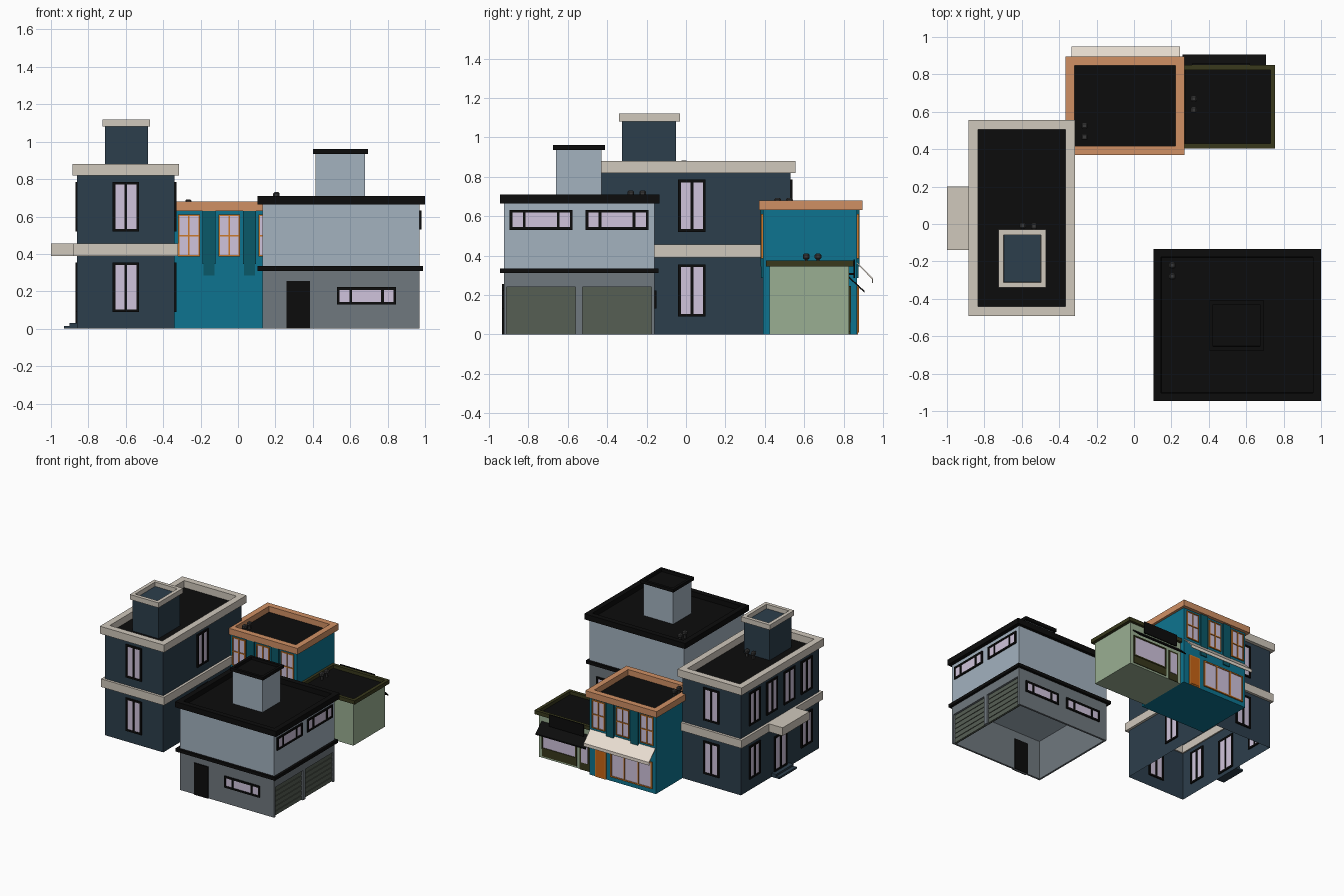
import bpy, bmesh
from mathutils import Vector

if "Cube" in bpy.data.objects:
    bpy.data.objects.remove(bpy.data.objects["Cube"])

HEX = dict(navy="2C3E4C", stone="D0C8BC", teal="0D7490", teal_dark="0A5868", orange="D09064",
           trim="CC7A2C", glass="D0C4DC", green="9AAF92", shutter="565E54", olive="38381C",
           grey="70787E", pale_blue="A3B2BF", black="0C0C0C", cream="EADFD2", door_orange="C86414",
           vent="3A3A3A")


def lin(h):
    v = int(h, 16) / 255
    return v / 12.92 if v <= 0.04045 else ((v + 0.055) / 1.055) ** 2.4


MATS = {}
for key, h in HEX.items():
    MATS[key] = bpy.data.materials.new(key)
    MATS[key].diffuse_color = (lin(h[:2]), lin(h[2:4]), lin(h[4:]), 1)


def finish(name, bm, colours):
    me = bpy.data.meshes.new(name)
    bm.to_mesh(me)
    bm.free()
    for c in colours:
        me.materials.append(MATS[c])
    ob = bpy.data.objects.new(name, me)
    bpy.context.collection.objects.link(ob)
    return ob


def add_box(bm, x0, x1, y0, y1, z0, z1, index=0):
    vs = bmesh.ops.create_cube(bm, size=1)["verts"]
    for v in vs:
        v.co = Vector((x1 if v.co.x > 0 else x0, y1 if v.co.y > 0 else y0, z1 if v.co.z > 0 else z0))
    faces = {f for v in vs for f in v.link_faces}
    for f in faces:
        f.material_index = index
    return faces


def boxes(name, parts, open_bottom=False):
    """One object from boxes (x0, x1, y0, y1, z0, z1, colour)."""
    bm = bmesh.new()
    colours = list(dict.fromkeys(p[6] for p in parts))
    for p in parts:
        faces = add_box(bm, *p[:6], colours.index(p[6]))
        if open_bottom:
            bm.normal_update()
            low = [f for f in faces if f.normal.z < -0.9]
            bmesh.ops.delete(bm, geom=low, context="FACES_ONLY")
    return finish(name, bm, colours)


def tray(name, x0, x1, y0, y1, z0, z1, rim, colour):
    """Cornice with a sunken black roof."""
    bm = bmesh.new()
    faces = add_box(bm, x0, x1, y0, y1, z0, z1)
    bm.normal_update()
    top = [f for f in faces if f.normal.z > 0.9]
    bmesh.ops.inset_individual(bm, faces=top, thickness=rim)
    bmesh.ops.inset_individual(bm, faces=top, thickness=0.0005, depth=-(z1 - z0 - 0.004))
    top[0].material_index = 1
    return finish(name, bm, [colour, "black"])


def on_wall(side, w, u0, u1, z0, z1, d0, d1, colour):
    """Box on a wall plane; d is the distance outwards."""
    a, b = (w + d0, w + d1) if side[0] == "+" else (w - d1, w - d0)
    return (a, b, u0, u1, z0, z1, colour) if side[1] == "x" else (u0, u1, a, b, z0, z1, colour)


def window(name, side, w, u0, u1, z0, z1, splits=(0.5,), rails=(), t=0.014, frame="black"):
    def bar(a, b, c, d):
        return on_wall(side, w, a, b, c, d, -0.01, 0.01, frame)
    parts = [on_wall(side, w, u0 + t, u1 - t, z0 + t, z1 - t, -0.006, 0.004, "glass"),
             bar(u0, u0 + t, z0, z1), bar(u1 - t, u1, z0, z1),
             bar(u0 + t, u1 - t, z0, z0 + t), bar(u0 + t, u1 - t, z1 - t, z1)]
    for s in splits:
        u = u0 + s * (u1 - u0)
        parts.append(bar(u - t / 2, u + t / 2, z0 + t, z1 - t))
    for s in rails:
        z = z0 + s * (z1 - z0)
        parts.append(bar(u0 + t, u1 - t, z - t / 2, z + t / 2))
    return boxes(name, parts)


def prism(name, profile, x0, x1, colour):
    """Extrude a (y, z) profile along x."""
    bm = bmesh.new()
    face = bm.faces.new([bm.verts.new((x0, y, z)) for y, z in profile])
    new = bmesh.ops.extrude_face_region(bm, geom=[face])["geom"]
    bmesh.ops.translate(bm, verts=[g for g in new if isinstance(g, bmesh.types.BMVert)], vec=(x1 - x0, 0, 0))
    bmesh.ops.recalc_face_normals(bm, faces=bm.faces)
    return finish(name, bm, [colour])


def vents(name, places, z):
    for i, (x, y) in enumerate(places):
        bm = bmesh.new()
        add_box(bm, x - 0.017, x + 0.017, y - 0.017, y + 0.017, z + 0.03, z + 0.06)
        bmesh.ops.bevel(bm, geom=bm.edges[:], offset=0.007, segments=1, affect="EDGES")
        add_box(bm, x - 0.007, x + 0.007, y - 0.007, y + 0.007, z, z + 0.031)
        finish(f"{name}_{i + 1}", bm, ["vent"])


# Navy corner block
boxes("navy_walls", [(-0.86, -0.34, -0.465, 0.53, 0, 0.822, "navy")], True)
tray("navy_cornice", -0.885, -0.315, -0.492, 0.557, 0.82, 0.88, 0.073, "stone")
band = (-0.88, -0.32, -0.485, 0.55)
boxes("navy_floor_band", [(band[0], -0.85, band[2], band[3], 0.39, 0.455, "stone"),
                          (-0.35, band[1], band[2], band[3], 0.39, 0.455, "stone"),
                          (-0.85, -0.35, band[2], -0.455, 0.39, 0.455, "stone"),
                          (-0.85, -0.35, 0.52, band[3], 0.39, 0.455, "stone")])
boxes("entrance_canopy", [(-1.0, -0.87, -0.14, 0.20, 0.39, 0.455, "stone")])
boxes("stair_tower", [(-0.71, -0.48, -0.325, -0.05, 0.82, 1.085, "navy")])
tray("stair_tower_cap", -0.725, -0.47, -0.34, -0.03, 1.08, 1.12, 0.04, "stone")
for level, (z0, z1) in {"lower": (0.09, 0.355), "upper": (0.52, 0.785)}.items():
    window(f"navy_front_window_{level}", "-y", -0.465, -0.67, -0.53, z0, z1)
    window(f"navy_back_window_{level}", "+y", 0.53, -0.67, -0.53, z0, z1)
    window(f"navy_right_window_{level}", "+x", -0.34, -0.04, 0.10, z0, z1)
    for i, y in enumerate((0.36, 0.14, -0.08, -0.30)):
        if level == "upper" or i in (0, 3):
            window(f"navy_left_window_{level}_{i + 1}", "-x", -0.86, y - 0.07, y + 0.07, z0, z1)
window("navy_entrance_door", "-x", -0.86, -0.05, 0.11, 0.03, 0.31)
boxes("entrance_steps", [(-0.90, -0.86, -0.08, 0.14, 0, 0.03, "navy"),
                         (-0.93, -0.90, -0.08, 0.14, 0, 0.015, "navy")])
vents("navy_vent", [(-0.595, -0.008), (-0.535, -0.012)], 0.822)

# Teal shop
boxes("teal_walls", [(-0.34, 0.25, 0.39, 0.868, 0, 0.632, "teal")])
tray("teal_cornice", -0.365, 0.27, 0.37, 0.895, 0.63, 0.68, 0.067, "orange")
for side, w in (("-y", 0.39), ("+y", 0.868)):
    tag = "front" if side == "-y" else "back"
    for i, x in enumerate((-0.262, -0.047, 0.168)):
        window(f"teal_{tag}_window_{i + 1}", side, w, x - 0.058, x + 0.058, 0.385, 0.612,
               rails=(0.5,), t=0.008, frame="trim")
    for i, x in enumerate((-0.155, 0.062)):
        boxes(f"teal_{tag}_pilaster_{i + 1}",
              [on_wall(side, w, x - 0.034, x + 0.034, 0.345, 0.63, 0, 0.012, "teal_dark"),
               on_wall(side, w, x - 0.03, x + 0.03, 0.285, 0.345, 0, 0.008, "teal_dark")])
window("teal_shop_window", "+y", 0.868, -0.31, 0.06, 0.035, 0.25, splits=(0.33, 0.67), t=0.01, frame="trim")
boxes("teal_shop_door", [on_wall("+y", 0.868, 0.10, 0.20, 0, 0.25, -0.005, 0.006, "trim"),
                         on_wall("+y", 0.868, 0.112, 0.188, 0.01, 0.24, 0, 0.009, "door_orange")])
prism("cream_awning", [(0.865, 0.37), (0.95, 0.285), (0.95, 0.26), (0.945, 0.26), (0.945, 0.279), (0.865, 0.362)],
      -0.335, 0.245, "cream")
vents("teal_vent", [(-0.265, 0.525), (-0.265, 0.465)], 0.632)

# Low green shop
boxes("green_walls", [(0.25, 0.73, 0.425, 0.828, 0, 0.347, "green")])
tray("green_cornice", 0.245, 0.755, 0.405, 0.85, 0.345, 0.375, 0.037, "olive")
window("green_shop_window", "+y", 0.828, 0.39, 0.70, 0.075, 0.245, splits=(), t=0.01, frame="olive")
boxes("green_stall_riser", [on_wall("+y", 0.828, 0.39, 0.70, 0.015, 0.075, 0, 0.006, "olive")])
boxes("green_shop_door", [on_wall("+y", 0.828, 0.275, 0.365, 0, 0.245, 0, 0.006, "olive"),
                          on_wall("+y", 0.828, 0.29, 0.35, 0.06, 0.23, 0, 0.009, "glass")])
prism("black_awning", [(0.826, 0.295), (0.905, 0.222), (0.905, 0.212), (0.826, 0.286)], 0.26, 0.705, "black")
boxes("blank_sign_board", [(0.31, 0.62, 0.851, 0.859, 0.285, 0.38, "black"),
                           (0.33, 0.35, 0.826, 0.852, 0.30, 0.31, "black"),
                           (0.58, 0.60, 0.826, 0.852, 0.30, 0.31, "black")])
vents("green_vent", [(0.32, 0.67), (0.32, 0.61)], 0.35)

# Garage: lower storey walls with two door openings
G = "grey"
boxes("garage_lower_walls",
      [(0.13, 0.97, -0.925, -0.91, 0, 0.32, G), (0.13, 0.97, -0.175, -0.16, 0, 0.32, G),
       (0.13, 0.145, -0.91, -0.175, 0, 0.32, G), (0.945, 0.97, -0.91, -0.175, 0.24, 0.32, G),
       (0.945, 0.97, -0.56, -0.525, 0, 0.24, G)])
for n, (y0, y1) in enumerate(((-0.91, -0.56), (-0.525, -0.175))):
    h = 0.24 / 6
    slats = [(0.945, 0.953, y0, y1, 0, 0.24, "shutter")]
    slats += [(0.953, 0.958, y0, y1, i * h + 0.004, (i + 1) * h - 0.004, "shutter") for i in range(6)]
    boxes(f"garage_shutter_{n + 1}", slats)
boxes("garage_upper_walls", [(0.13, 0.97, -0.925, -0.16, 0.318, 0.668, "pale_blue")])
boxes("garage_floor_band", [(0.105, 0.99, -0.945, -0.92, 0.31, 0.335, "black"),
                            (0.105, 0.99, -0.165, -0.14, 0.31, 0.335, "black"),
                            (0.105, 0.135, -0.92, -0.165, 0.31, 0.335, "black"),
                            (0.965, 0.99, -0.92, -0.165, 0.31, 0.335, "black")])
tray("garage_roof", 0.103, 1.0, -0.945, -0.135, 0.665, 0.71, 0.06, "black")
boxes("garage_roof_tower", [(0.415, 0.68, -0.66, -0.43, 0.668, 0.937, "pale_blue")])
tray("garage_tower_cap", 0.40, 0.695, -0.675, -0.41, 0.935, 0.96, 0.03, "black")
boxes("garage_side_door", [on_wall("-y", -0.925, 0.26, 0.385, 0, 0.255, -0.02, 0.008, "black")])
window("garage_front_window", "-y", -0.925, 0.53, 0.845, 0.13, 0.222, splits=(0.23, 0.77))
for i, x in enumerate((0.36, 0.75)):
    window(f"garage_back_window_{i + 1}", "+y", -0.16, x - 0.157, x + 0.157, 0.13, 0.222, splits=(0.23, 0.77))
for i, y in enumerate((-0.735, -0.35)):
    window(f"garage_right_window_{i + 1}", "+x", 0.97, y - 0.16, y + 0.16, 0.53, 0.632, splits=(0.23, 0.77))
vents("garage_vent", [(0.205, -0.22), (0.205, -0.28)], 0.67)

for m in bpy.data.materials:
    if m.users and not m.is_grease_pencil:
        m.use_nodes = True
        m.node_tree.nodes["Principled BSDF"].inputs["Base Color"].default_value = m.diffuse_color
